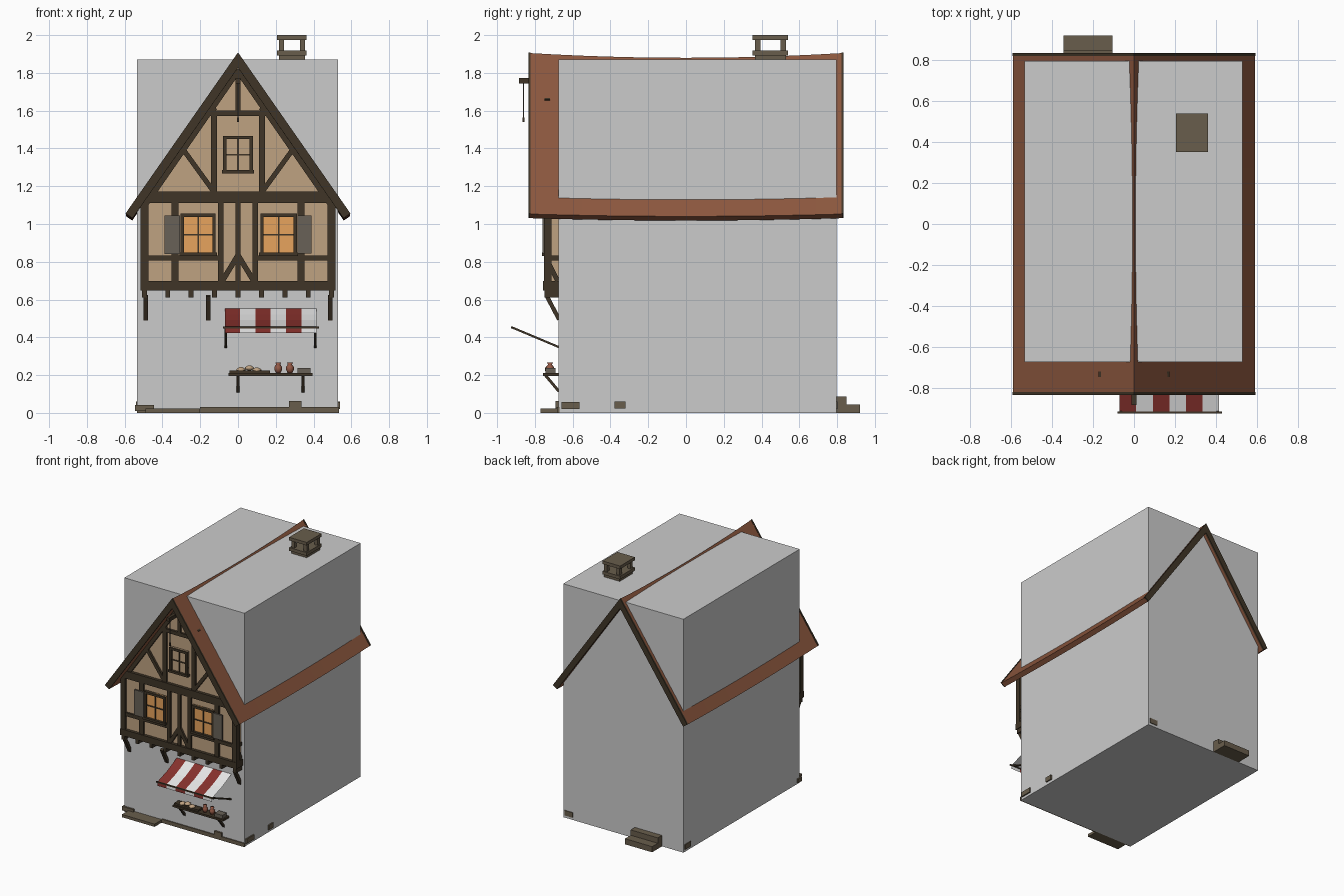
import bpy
import bmesh
import math
from mathutils import Matrix, Vector

if "Cube" in bpy.data.objects:
    bpy.data.objects.remove(bpy.data.objects["Cube"])


def material(name, *rgb):
    mat = bpy.data.materials.new(name)
    mat.use_nodes = True
    mat.diffuse_color = (*rgb, 1)
    mat.node_tree.nodes["Principled BSDF"].inputs["Base Color"].default_value = (*rgb, 1)
    return mat


grey = material("plain grey wall", .6, .6, .6)
timber = material("dark timber", .05, .035, .02)
plaster = material("tan plaster", .52, .36, .22)
tile = material("brown roof", .26, .095, .048)
stone = material("brown stone", .14, .11, .072)
shutter = material("grey shutter", .14, .12, .095)
glow = material("amber glass", .8, .37, .11)
red = material("red cloth", .24, .03, .025)
white = material("white cloth", .8, .8, .8)
clay = material("terracotta", .3, .1, .06)


def finish(name, bm, *mats):
    bmesh.ops.recalc_face_normals(bm, faces=bm.faces)
    mesh = bpy.data.meshes.new(name)
    bm.to_mesh(mesh)
    bm.free()
    obj = bpy.data.objects.new(name, mesh)
    for mat in mats:
        mesh.materials.append(mat)
    bpy.context.collection.objects.link(obj)
    return obj


def box(x0, x1, y0, y1, z0, z1):
    mid = Vector((x0 + x1, y0 + y1, z0 + z1)) / 2
    return Matrix.Translation(mid) @ Matrix.Diagonal((x1 - x0, y1 - y0, z1 - z0, 1))


def strut(p, q, width, depth, side):
    """Bar from p to q, depth measured along the side axis."""
    p, q, side = Vector(p), Vector(q), Vector(side)
    along = q - p
    across = along.normalized().cross(side) * width
    rot = Matrix((across, side * depth, along)).transposed().to_4x4()
    return Matrix.Translation((p + q) / 2) @ rot


def solids(name, mat, matrices):
    bm = bmesh.new()
    for m in matrices:
        bmesh.ops.create_cube(bm, size=1, matrix=m)
    return finish(name, bm, mat)


def loft(name, mat, rows):
    """Closed sections joined in order, with both ends capped."""
    bm = bmesh.new()
    rings = [[bm.verts.new(p) for p in row] for row in rows]
    n = len(rings[0])
    for a, b in zip(rings, rings[1:]):
        for i in range(n):
            j = (i + 1) % n
            bm.faces.new((a[i], a[j], b[j], b[i]))
    bm.faces.new(rings[0])
    bm.faces.new(rings[-1])
    return finish(name, bm, mat)


def lathe(name, mat, profile, x, y, z, sides=12):
    rows = [[(x + r * math.cos(math.tau * i / sides), y + r * math.sin(math.tau * i / sides), z + h)
             for i in range(sides)] for r, h in profile]
    obj = loft(name, mat, rows)
    obj.data.shade_smooth()
    return obj


# Main block
solids("house_block", grey, [box(-.535, .53, -.675, .797, 0, 1.87)])

# Sagging roof and its verge boards
RIDGE, EAVE_X, EAVE_Z = 1.905, .592, 1.053


def roof_section(y, drop, grow=0):
    sag = .025 * (1 - (y / .83) ** 2)
    ex, ez = EAVE_X + grow, EAVE_Z - sag * .5 + grow
    top = RIDGE - sag + grow
    inner = drop + grow
    return [(-ex, y, ez), (0, y, top), (ex, y, ez), (ex - inner * .8, y, ez - inner * .55),
            (0, y, top - inner * 1.75), (inner * .8 - ex, y, ez - inner * .55)]


loft("roof", tile, [roof_section(-.825 + 1.65 * i / 12, .04) for i in range(13)])
for end, s in (("front", -1), ("back", 1)):
    loft(end + "_verge_board", timber, [roof_section(s * y, .043, .003) for y in (.822, .835)])

# Chimney with open smoke vents
posts = [box(x, x + .027, y, y + .03, 1.91, 1.98) for x in (.217, .327) for y in (.365, .5)]
solids("chimney", stone, posts + [box(.217, .354, .365, .53, 1.6, 1.9),
       box(.206, .362, .353, .54, 1.892, 1.918), box(.206, .362, .353, .54, 1.975, 2)])

# Jettied plaster front with its gable
outline = [(-.5, .66), (.5, .66), (.5, 1.1), (0, 1.83), (-.5, 1.1)]
loft("front_plaster", plaster, [[(x, y, z) for x, z in outline] for y in (-.732, -.66)])

# Front timber frame
FRONT, Y = (0, 1, 0), -.735


def brace(x0, z0, x1, z1, width):
    return [strut((s * x0, Y, z0), (s * x1, Y, z1), width, .028, FRONT) for s in (-1, 1)]


def stud(x, width, z0, z1):
    return [box(c - width / 2, c + width / 2, -.749, -.72, z0, z1) for c in {-x, x}]


frame = [box(-.515, .515, -.756, -.67, .647, .698), box(-.505, .505, -.756, -.67, 1.112, 1.172),
         box(-.2, .2, -.749, -.72, 1.573, 1.602)]
for s in (-1, 1):
    lo, hi = sorted((s * .515, s * .475))
    frame.append(box(lo, hi, -.753, -.712, .69, 1.12))
    lo, hi = sorted((s * .08, s * .48))
    frame.append(box(lo, hi, -.747, -.72, .806, .834))
    # Short return along each side
    frame.append(box(s * .5 - .008, s * .5 + .008, -.74, -.67, .806, .834))
    frame.append(strut((s * .5, -.74, .82), (s * .5, -.68, .7), .025, .016, (1, 0, 0)))
frame += stud(.333, .036, .69, 1.12) + stud(.092, .03, .69, 1.12) + stud(0, .026, .69, 1.12)
frame += stud(.127, .032, 1.16, 1.58) + stud(0, .026, 1.59, 1.82)
frame += brace(0, .835, .085, .695, .028) + brace(.305, 1.415, .135, 1.18, .026)
frame += brace(.12, 1.6, .165, 1.665, .022) + brace(.51, 1.08, 0, 1.815, .035)
solids("front_timber_frame", timber, frame)

# Joist ends and knee brackets below the jetty
solids("joist_ends", timber, [box(i * .124 - .013, i * .124 + .013, -.75, -.67, .612, .65)
                              for i in range(-4, 5)])
solids("jetty_brackets", timber, [strut((x, -.738, .62), (x, -.672, .495), .022, .025, (1, 0, 0))
                                  for x in (-.488, -.157, .488)])


# Windows
def window(name, x0, x1, z0, z1, glass, rim):
    cx, cz = (x0 + x1) / 2, (z0 + z1) / 2
    solids(name + "_panes", glass, [box(x0, x1, -.742, -.734, z0, z1)])
    solids(name + "_frame", timber, [
        box(x0, x0 + rim, -.757, -.73, z0, z1), box(x1 - rim, x1, -.757, -.73, z0, z1),
        box(x0, x1, -.757, -.73, z1 - rim, z1), box(x0 - .006, x1 + .006, -.762, -.73, z0, z0 + rim),
        box(cx - .004, cx + .004, -.748, -.73, z0, z1), box(x0, x1, -.748, -.73, cz - .004, cz + .004)])


window("right_window", -.305, -.118, .83, 1.055, glow, .018)
window("left_window", .118, .312, .83, 1.055, glow, .018)
window("gable_window", -.08, .08, 1.268, 1.467, plaster, .018)
solids("shutters", shutter, [box(-.388, -.306, -.76, -.747, .842, 1.045),
                             box(.314, .39, -.76, -.747, .845, 1.045)])

# Hoist beam, rope and hook
solids("hoist_beam", timber, [box(-.012, .012, -.885, -.72, 1.743, 1.773)])
solids("hoist_rope", shutter, [box(-.003, .003, -.863, -.857, 1.56, 1.745)])
solids("hoist_hook", timber, [box(-.006, .006, -.866, -.854, 1.54, 1.565)])

# Striped awning, one strip of faces per stripe
bm = bmesh.new()
drape = [(-.676, .552), (-.74, .52), (-.8, .493), (-.92, .453), (-.921, .422)]
for i in range(6):
    edges = [[bm.verts.new((-.07 + (i + k) * .081, y, z)) for y, z in drape] for k in (0, 1)]
    for j in range(len(drape) - 1):
        face = bm.faces.new((edges[0][j], edges[0][j + 1], edges[1][j + 1], edges[1][j]))
        face.material_index = i % 2
finish("awning_cloth", bm, red, white)
solids("awning_supports", timber, [box(-.08, .43, -.926, -.916, .447, .457)] +
       [strut((x, -.92, .452), (x, -.67, .347), .011, .013, (1, 0, 0)) for x in (-.065, .41)])

# Market shelf and goods
solids("shelf", timber, [box(-.05, .395, -.757, -.67, .195, .21)] +
       [strut((x, -.745, .2), (x, -.672, .113), .015, .015, (1, 0, 0)) for x in (0, .345)])
solids("bread_tray", timber, [box(-.045, .17, -.745, -.69, .21, .224)])
loaf = [(.008, 0), (.024, .008), (.024, .016), (.008, .026)]
for i, (x, z) in enumerate(((.015, .216), (.06, .225), (.1, .214))):
    lathe("bread_" + str(i + 1), plaster, loaf, x, -.722, z)
jug = [(.012, 0), (.021, .02), (.02, .034), (.011, .046), (.016, .057)]
for i, x in enumerate((.213, .275)):
    lathe("clay_jug_" + str(i + 1), clay, jug, x, -.72, .21)
solids("goods_crate", shutter, [box(.315, .383, -.745, -.69, .21, .238)])

# Doorsteps and foundation stones
solids("front_step", stone, [box(-.49, -.2, -.77, -.67, 0, .022)])
solids("back_steps", stone, [box(-.345, -.105, .79, .922, 0, .045),
                             box(-.345, -.105, .79, .85, .04, .088)])
solids("foundation_stones", stone, [
    box(-.2, .535, -.683, -.67, 0, .03), box(-.535, -.2, -.681, -.67, 0, .02),
    box(-.545, -.445, -.69, -.64, .01, .042), box(.27, .335, -.69, -.66, .028, .062),
    box(.5, .54, -.66, -.565, .02, .058), box(.5, .54, -.378, -.32, .022, .06),
    box(.445, .515, .77, .803, .02, .06), box(-.541, -.5, .71, .78, .02, .06)])
